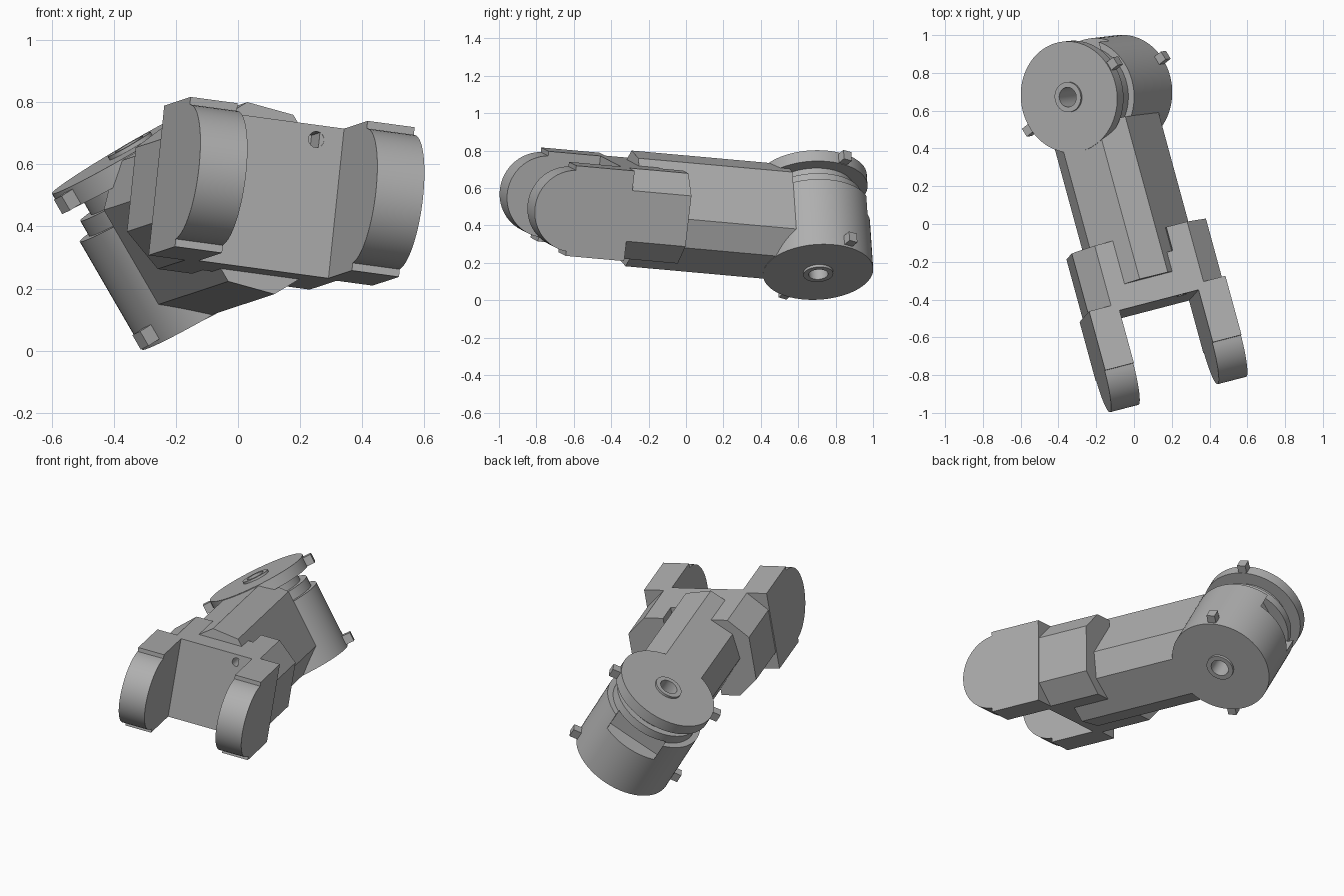
import bpy, bmesh, math
from mathutils import Matrix, Vector

if "Cube" in bpy.data.objects:
    bpy.data.objects.remove(bpy.data.objects["Cube"], do_unlink=True)

grey = bpy.data.materials.new("Plain grey")
grey.use_nodes = True
colour = (0.43, 0.43, 0.43, 1)
grey.diffuse_color = colour
grey.node_tree.nodes["Principled BSDF"].inputs["Base Color"].default_value = colour

# Link frame: x across the fork, y from fork to joint, z through the thickness
across = Vector((0.96, 0.25, -0.13)).normalized()
along = Vector((-0.258, 0.962, -0.087))
along = (along - across * along.dot(across)).normalized()
up = across.cross(along)
LINK = Matrix((across, along, up)).transposed().to_4x4()
LINK.translation = across * -0.07 + up * 0.457

# Joint frame: z is the pivot axis, rolled about the link's length
ROLL = LINK @ Matrix.Rotation(math.radians(-37.4), 4, 'Y')
JOINT = ROLL @ Matrix.Translation((0, 0.68, 0))
ALONG_X = Matrix(((0, 0, 1), (1, 0, 0), (0, 1, 0))).to_4x4()   # profile (y, z)
ALONG_Y = Matrix(((0, 1, 0), (0, 0, 1), (1, 0, 0))).to_4x4()   # profile (z, x)


def finish(name, bm, matrix):
    bm.transform(matrix)
    bmesh.ops.recalc_face_normals(bm, faces=bm.faces)
    mesh = bpy.data.meshes.new(name)
    bm.to_mesh(mesh)
    bm.free()
    mesh.materials.append(grey)
    obj = bpy.data.objects.new(name, mesh)
    bpy.context.collection.objects.link(obj)
    return obj


def prism(name, profile, lo, hi, matrix):
    bm = bmesh.new()
    face = bm.faces.new([bm.verts.new((a, b, lo)) for a, b in profile])
    new = bmesh.ops.extrude_face_region(bm, geom=[face])["geom"]
    bmesh.ops.translate(bm, vec=(0, 0, hi - lo),
                        verts=[v for v in new if isinstance(v, bmesh.types.BMVert)])
    return finish(name, bm, matrix)


def arc(cx, cy, radius, start=0, stop=360, steps=48):
    count = steps if stop - start == 360 else steps + 1
    angles = [math.radians(start + (stop - start) * i / steps) for i in range(count)]
    return [(cx + radius * math.cos(a), cy + radius * math.sin(a)) for a in angles]


def rect(x0, x1, y0, y1):
    return [(x0, y0), (x1, y0), (x1, y1), (x0, y1)]


def cut(obj, cutters):
    bpy.context.view_layer.objects.active = obj
    for cutter in cutters:
        cutter.hide_render = True
        mod = obj.modifiers.new("cut", 'BOOLEAN')
        mod.operation = 'DIFFERENCE'
        mod.solver = 'EXACT'
        mod.object = cutter
        bpy.ops.object.modifier_apply(modifier=mod.name)


parts, helpers = [], []

# Fork lugs with stepped bores, and chamfered cheeks behind them
LUG_Y, HALF = -0.755, 0.244
FX, FY = LINK @ ALONG_X, LINK @ ALONG_Y
for side, word in ((1, "left"), (-1, "right")):
    outline = arc(LUG_Y, 0, 0.22, 95, 265, 32)
    outline += [(-0.775, -HALF), (-0.45, -HALF), (-0.45, HALF), (-0.775, HALF)]
    lug = prism(word + "_fork_lug", outline, side * 0.218, side * 0.376, FX)
    bores = [
        prism("bore_cutter", arc(LUG_Y, 0, 0.11), side * 0.1, side * 0.5, FX),
        prism("counterbore_cutter", arc(LUG_Y, 0, 0.13), side * 0.29, side * 0.5, FX),
        prism("key_cutter", rect(LUG_Y - 0.02, LUG_Y + 0.02, -0.15, -0.09),
              side * 0.25, side * 0.33, FX)]
    cut(lug, bores)
    helpers += bores
    section = [(HALF, 0.14), (HALF, 0.255), (0.137, 0.37),
               (-0.137, 0.37), (-HALF, 0.255), (-HALF, 0.14)]
    cheek = prism(word + "_fork_cheek", [(z, side * x) for z, x in section],
                  -0.484, -0.12, FY)
    parts += [lug, cheek]

# Web joining the two cheeks
web = prism("fork_web", rect(-HALF, HALF, -0.22, 0.22), -0.486, -0.25, FY)

# Eight-sided arm, rolled with the joint
S, T, C = 0.234, 0.288, 0.112
octagon = [(T, S - C), (T - C, S), (C - T, S), (-T, S - C),
           (-T, C - S), (C - T, -S), (T - C, -S), (T, C - S)]
arm = prism("arm", octagon, -0.357, 0.5, ROLL @ ALONG_Y)

# Screw holes in the web, one breaking out as a tapered groove on the arm
drills = [prism("screw_cutter", arc(z, x, 0.026, steps=20), -0.6, -0.38, FY)
          for x, z in ((0.13, 0.197), (0.088, -0.163))]
cut(web, drills)
tilt = Matrix.Translation((0.067, 0, -0.29)) @ Matrix.Rotation(math.radians(-4), 4, 'X')
groove = prism("groove_cutter", arc(0, 0, 0.026, steps=20), -0.7, 0.5,
               ROLL @ tilt @ ALONG_Y)
cut(arm, [groove])
helpers += drills + [groove]
parts += [web, arm]

# Pivot joint: drum, stepped neck, cap disc and collared bore
turned = [(0.052, -0.305), (0.08, -0.305), (0.08, -0.29), (0.295, -0.29),
          (0.295, 0.113), (0.26, 0.113), (0.26, 0.17), (0.22, 0.17),
          (0.22, 0.225), (0.295, 0.225), (0.295, 0.292), (0.08, 0.292),
          (0.08, 0.305), (0.052, 0.305)]
bm = bmesh.new()
ring = [bm.verts.new((r, 0, z)) for r, z in turned]
edges = [bm.edges.new((ring[i - 1], ring[i])) for i in range(len(ring))]
bmesh.ops.spin(bm, geom=ring + edges, cent=(0, 0, 0), axis=(0, 0, 1),
               angle=math.tau, steps=72)
bmesh.ops.remove_doubles(bm, verts=bm.verts, dist=0.0001)
drum = finish("pivot_joint", bm, JOINT)
pocket = prism("pocket_cutter", rect(-0.16, 0.16, 0.19, 0.4), 0.0, 0.12, JOINT)
cut(drum, [pocket])
helpers.append(pocket)
parts.append(drum)

# Stop tabs on opposite sides of the drum and the cap
for level, word in ((-0.25, "drum"), (0.255, "cap")):
    for turn in (18, 198):
        spin = JOINT @ Matrix.Rotation(math.radians(turn), 4, 'Z')
        parts.append(prism(word + "_stop_tab", rect(0.28, 0.343, -0.025, 0.025),
                           level - 0.027, level + 0.027, spin))

for helper in helpers:
    bpy.data.objects.remove(helper, do_unlink=True)

# Smooth the round surfaces, keep the edges crisp
bpy.ops.object.select_all(action='DESELECT')
for part in parts:
    part.select_set(True)
bpy.context.view_layer.objects.active = parts[0]
bpy.ops.object.shade_smooth_by_angle(angle=math.radians(30))
